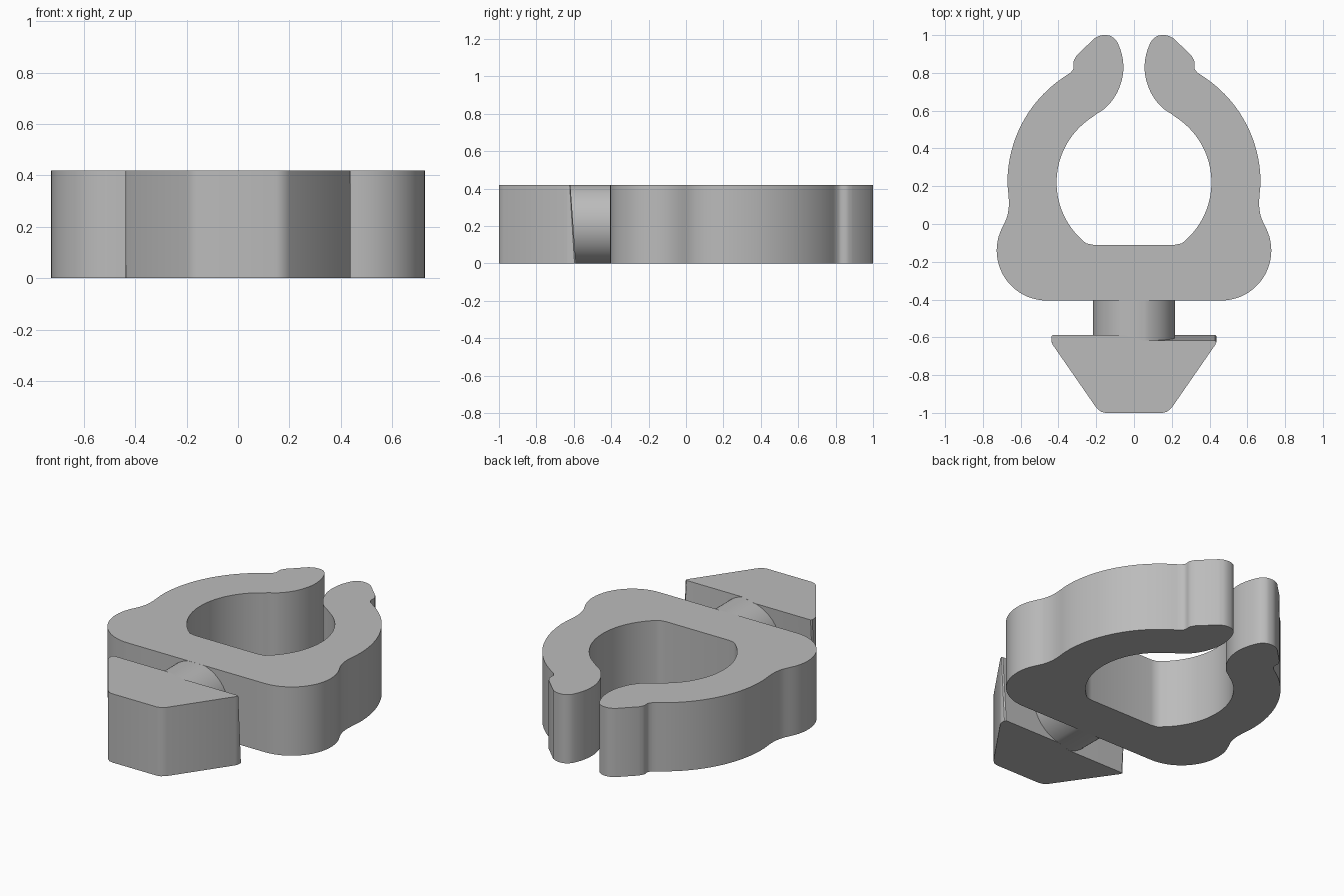
import bpy, bmesh
from math import sin, cos, radians
from mathutils import Vector

cube = bpy.data.objects.get("Cube")
if cube:
    bpy.data.objects.remove(cube, do_unlink=True)

H = 0.42  # thickness of the clip

grey = bpy.data.materials.new("plain_grey")
grey.use_nodes = True
grey.diffuse_color = (0.5, 0.5, 0.5, 1)
grey.node_tree.nodes["Principled BSDF"].inputs["Base Color"].default_value = (0.5, 0.5, 0.5, 1)


def arc(cx, cy, r, a0, a1, n):
    """Points on an arc, angles in degrees."""
    angles = [radians(a0 + (a1 - a0) * i / n) for i in range(n + 1)]
    return [(cx + r * cos(a), cy + r * sin(a)) for a in angles]


def spline(points, steps=4):
    """Smooth curve through the points."""
    p = [Vector(q) for q in points]
    p = [p[0] * 2 - p[1]] + p + [p[-1] * 2 - p[-2]]
    out = []
    for a, b, c, d in zip(p, p[1:], p[2:], p[3:]):
        for i in range(steps):
            t = i / steps
            out.append(tuple(0.5 * (2 * b + (c - a) * t + (2 * a - 5 * b + 4 * c - d) * t**2
                                    + (3 * b - a - 3 * c + d) * t**3)))
    return out + [tuple(points[-1])]


def mirrored(half):
    """Close a right-hand outline with its mirror image."""
    return half + [(-x, y) for x, y in reversed(half)]


def finish(name, bm):
    bmesh.ops.recalc_face_normals(bm, faces=bm.faces)
    mesh = bpy.data.meshes.new(name)
    bm.to_mesh(mesh)
    bm.free()
    mesh.materials.append(grey)
    obj = bpy.data.objects.new(name, mesh)
    bpy.context.collection.objects.link(obj)
    bpy.ops.object.select_all(action='DESELECT')
    obj.select_set(True)
    bpy.context.view_layer.objects.active = obj
    bpy.ops.object.shade_smooth_by_angle(angle=radians(30))
    return obj


def prism(name, low, high):
    """Solid between a lower and an upper outline."""
    bm = bmesh.new()
    a = [bm.verts.new((x, y, 0)) for x, y in low]
    b = [bm.verts.new((x, y, H)) for x, y in high]
    bm.faces.new(a)
    bm.faces.new(b)
    for i in range(len(a)):
        j = (i + 1) % len(a)
        bm.faces.new((a[i], a[j], b[j], b[i]))
    return finish(name, bm)


# Clip ring: base, shoulder bulge, outer arm, rounded tip, inner bore
half = arc(0.462, -0.14, 0.265, -90, 22, 20)
half += spline([(0.698, -0.02), (0.675, 0.03), (0.664, 0.08), (0.663, 0.13), (0.669, 0.2)])
half += arc(0, 0.22, 0.67, 2, 58, 24)
half += spline([(0.335, 0.802), (0.32, 0.825), (0.32, 0.86), (0.305, 0.89)])
half += spline([(0.21, 0.983), (0.18, 0.997), (0.15, 1.0), (0.12, 0.993), (0.09, 0.965),
                (0.065, 0.9), (0.056, 0.83), (0.065, 0.76), (0.095, 0.685),
                (0.145, 0.62), (0.205, 0.578)])
half += arc(0, 0.22, 0.41, 58, -52, 36)
half += [(0.215, -0.11)]
prism("clip_ring", mirrored(half), mirrored(half))

# Round neck lying along y, flattened at top and bottom
R = 0.217
side = arc(0, H / 2, R, -75, 75, 28)
section = [(x, min(max(z, 0), H)) for x, z in mirrored(side)]
bm = bmesh.new()
face = bm.faces.new([bm.verts.new((x, -0.64, z)) for x, z in section])
ext = bmesh.ops.extrude_face_region(bm, geom=[face], use_keep_orig=True)
bmesh.ops.translate(bm, vec=(0, 0.25, 0),
                    verts=[v for v in ext["geom"] if isinstance(v, bmesh.types.BMVert)])
finish("neck", bm)


# Arrow head: each back edge leans, in opposite directions on the two sides
def head_outline(right_y, left_y):
    def side(y):
        return ([(0.15, -1.0), (0.175, -0.994), (0.2, -0.972), (0.43, -0.64),
                 (0.437, -0.622), (0.437, y - 0.008), (0.43, y), (0.05, y)])
    return side(right_y) + [(-x, y) for x, y in reversed(side(left_y))]


prism("arrow_head", head_outline(-0.588, -0.618), head_outline(-0.618, -0.588))
